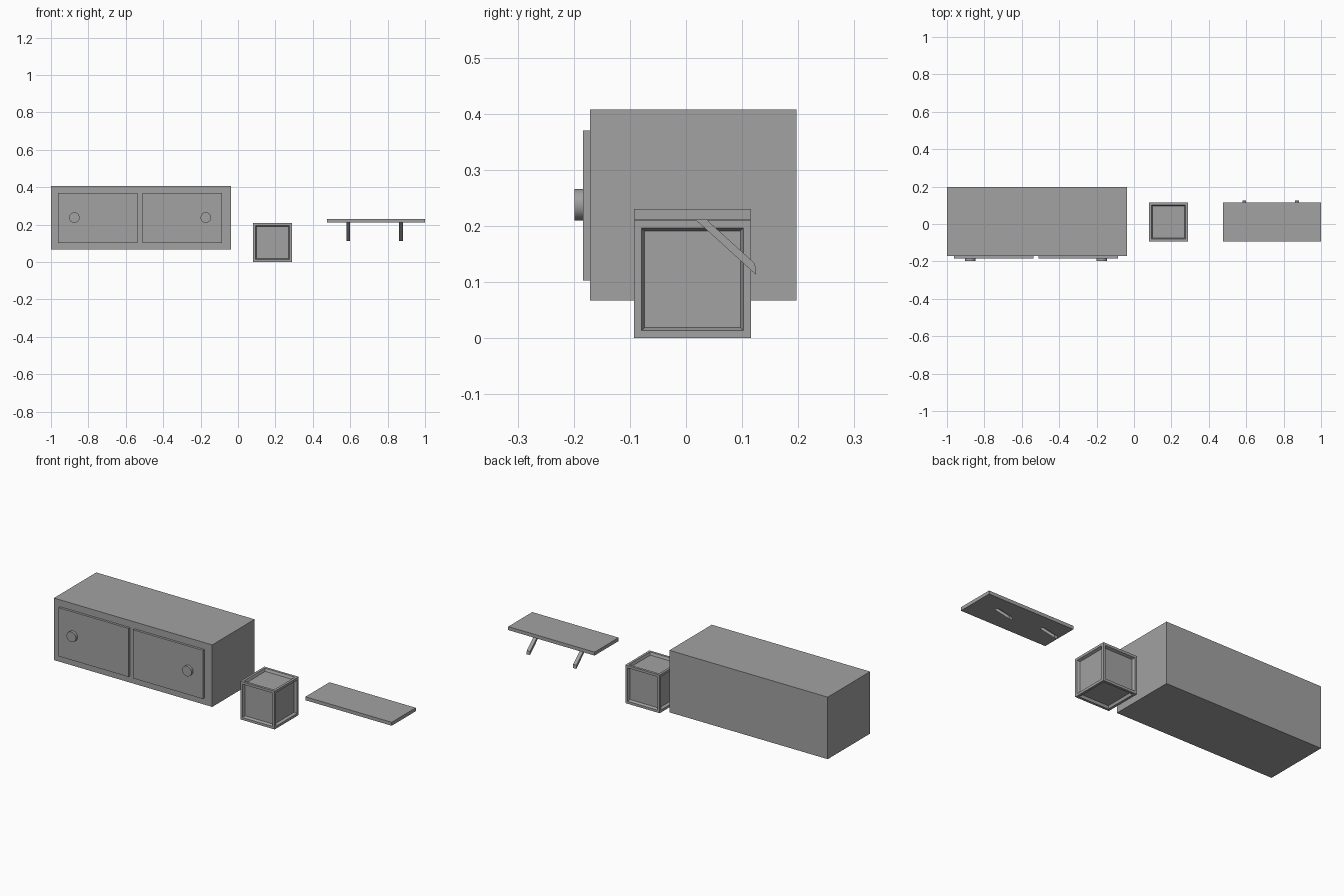
import bpy
import bmesh
from math import radians
from mathutils import Matrix, Vector

default = bpy.data.objects.get("Cube")
if default:
    bpy.data.objects.remove(default, do_unlink=True)

grey = bpy.data.materials.new("plain_grey")
grey.use_nodes = True
colour = (0.36, 0.36, 0.36, 1)
grey.diffuse_color = colour
grey.node_tree.nodes["Principled BSDF"].inputs["Base Color"].default_value = colour


def finish(name, bm):
    bmesh.ops.recalc_face_normals(bm, faces=bm.faces)
    mesh = bpy.data.meshes.new(name)
    bm.to_mesh(mesh)
    bm.free()
    mesh.materials.append(grey)
    obj = bpy.data.objects.new(name, mesh)
    bpy.context.collection.objects.link(obj)
    return obj


def box_mesh(low, high):
    low, high = Vector(low), Vector(high)
    bm = bmesh.new()
    bmesh.ops.create_cube(bm, size=1)
    bmesh.ops.scale(bm, vec=high - low, verts=bm.verts)
    bmesh.ops.translate(bm, vec=(low + high) / 2, verts=bm.verts)
    return bm


def box(name, low, high):
    return finish(name, box_mesh(low, high))


def knob(name, x):
    bm = bmesh.new()
    bmesh.ops.create_cone(bm, cap_ends=True, segments=32, radius1=0.028,
                          radius2=0.028, depth=0.015,
                          matrix=Matrix.Translation((x, -0.1915, 0.238))
                          @ Matrix.Rotation(radians(90), 4, "X"))
    obj = finish(name, bm)
    bpy.ops.object.select_all(action="DESELECT")
    obj.select_set(True)
    bpy.context.view_layer.objects.active = obj
    bpy.ops.object.shade_smooth_by_angle(angle=radians(30))


def bracket(name, x):
    # Slanted strut, cut flush under the shelf and upright at its foot
    profile = [(0.017, 0.211), (0.037, 0.211), (0.123, 0.133), (0.125, 0.113)]
    bm = bmesh.new()
    side = bm.faces.new([bm.verts.new((x - 0.01, y, z)) for y, z in profile])
    grown = bmesh.ops.extrude_face_region(bm, geom=[side], use_keep_orig=True)
    moved = [v for v in grown["geom"] if isinstance(v, bmesh.types.BMVert)]
    bmesh.ops.translate(bm, vec=(0.02, 0, 0), verts=moved)
    finish(name, bm)


# Wall cabinet with two doors and round knobs
box("cabinet_body", (-1, -0.171, 0.067), (-0.037, 0.197, 0.408))
box("right_door", (-0.963, -0.184, 0.103), (-0.537, -0.17, 0.37))
box("left_door", (-0.51, -0.184, 0.103), (-0.085, -0.17, 0.37))
knob("right_knob", -0.875)
knob("left_knob", -0.172)

# Crate with a sunken panel on every side
crate = box_mesh((0.079, -0.093, 0), (0.288, 0.116, 0.21))
sides = list(crate.faces)
bmesh.ops.inset_individual(crate, faces=sides, thickness=0.019)
bmesh.ops.inset_individual(crate, faces=sides, thickness=0.008, depth=-0.014)
finish("crate", crate)

# Shelf on two brackets
box("shelf_board", (0.475, -0.093, 0.211), (1, 0.116, 0.23))
bracket("right_bracket", 0.59)
bracket("left_bracket", 0.872)
